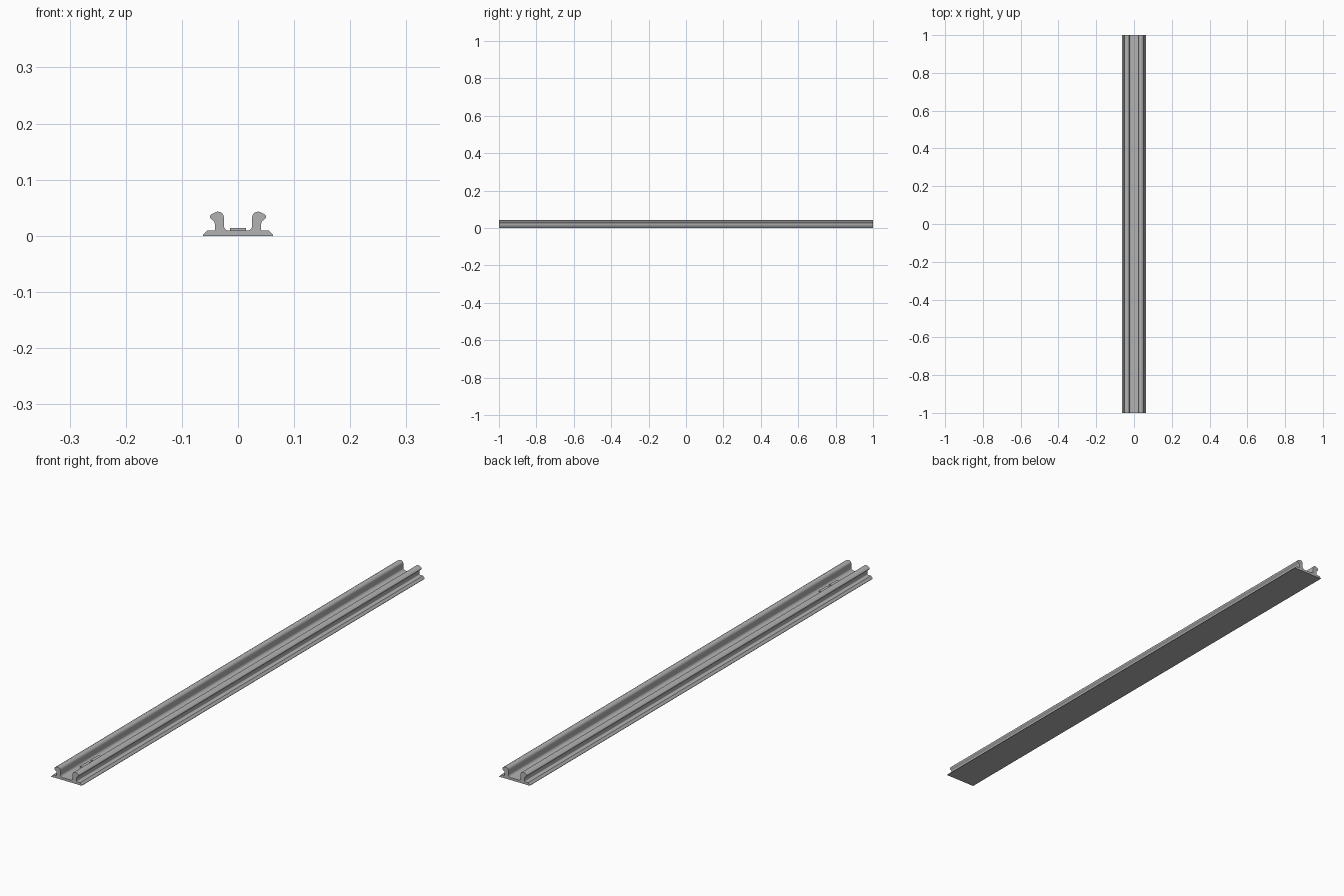
import bpy, bmesh, math

cube = bpy.data.objects.get("Cube")
if cube:
    bpy.data.objects.remove(cube, do_unlink=True)

grey = bpy.data.materials.new("plain grey")
grey.use_nodes = True
grey.diffuse_color = (0.45, 0.45, 0.45, 1)
grey.node_tree.nodes["Principled BSDF"].inputs["Base Color"].default_value = (0.45, 0.45, 0.45, 1)


def arc(cx, cz, r, start, end, steps=8):
    """Points on a circular arc, angles in degrees."""
    angles = [math.radians(start + (end - start) * i / steps) for i in range(steps + 1)]
    return [(cx + r * math.cos(a), cz + r * math.sin(a)) for a in angles]


def extrude_profile(name, points, y0, y1):
    """Extrude a closed x-z outline along y."""
    bm = bmesh.new()
    face = bm.faces.new([bm.verts.new((x, y0, z)) for x, z in points])
    result = bmesh.ops.extrude_face_region(bm, geom=[face])
    moved = [v for v in result["geom"] if isinstance(v, bmesh.types.BMVert)]
    bmesh.ops.translate(bm, verts=moved, vec=(0, y1 - y0, 0))
    bmesh.ops.recalc_face_normals(bm, faces=bm.faces)
    mesh = bpy.data.meshes.new(name)
    bm.to_mesh(mesh)
    bm.free()
    mesh.materials.append(grey)
    obj = bpy.data.objects.new(name, mesh)
    bpy.context.collection.objects.link(obj)
    bpy.ops.object.select_all(action="DESELECT")
    obj.select_set(True)
    bpy.context.view_layer.objects.active = obj
    bpy.ops.object.shade_smooth_by_angle(angle=math.radians(30))
    return obj


# Half section: channel floor, inner fillet, rounded head, outer lip, web, flange
half = arc(0.016, 0.018, 0.009, -90, 0)
half += arc(0.036, 0.032, 0.011, 180, 75)
half += arc(0.045, 0.034, 0.005, 50, -50)
half += [(0.043, 0.026), (0.0415, 0.0235)]
half += arc(0.044, 0.012, 0.003, 180, 270, 4)
half += [(0.055, 0.009), (0.0625, 0.0015), (0.0625, 0)]
section = half + [(-x, z) for x, z in reversed(half)]
extrude_profile("channel_rail", section, -1, 1)

# Small raised pads on the channel floor near the front end
for i, y in enumerate((-0.90, -0.84)):
    pad = [(-0.014, 0.008), (0.014, 0.008), (0.014, 0.0135), (-0.014, 0.0135)]
    extrude_profile(f"floor_pad_{i + 1}", pad, y, y + 0.045)
